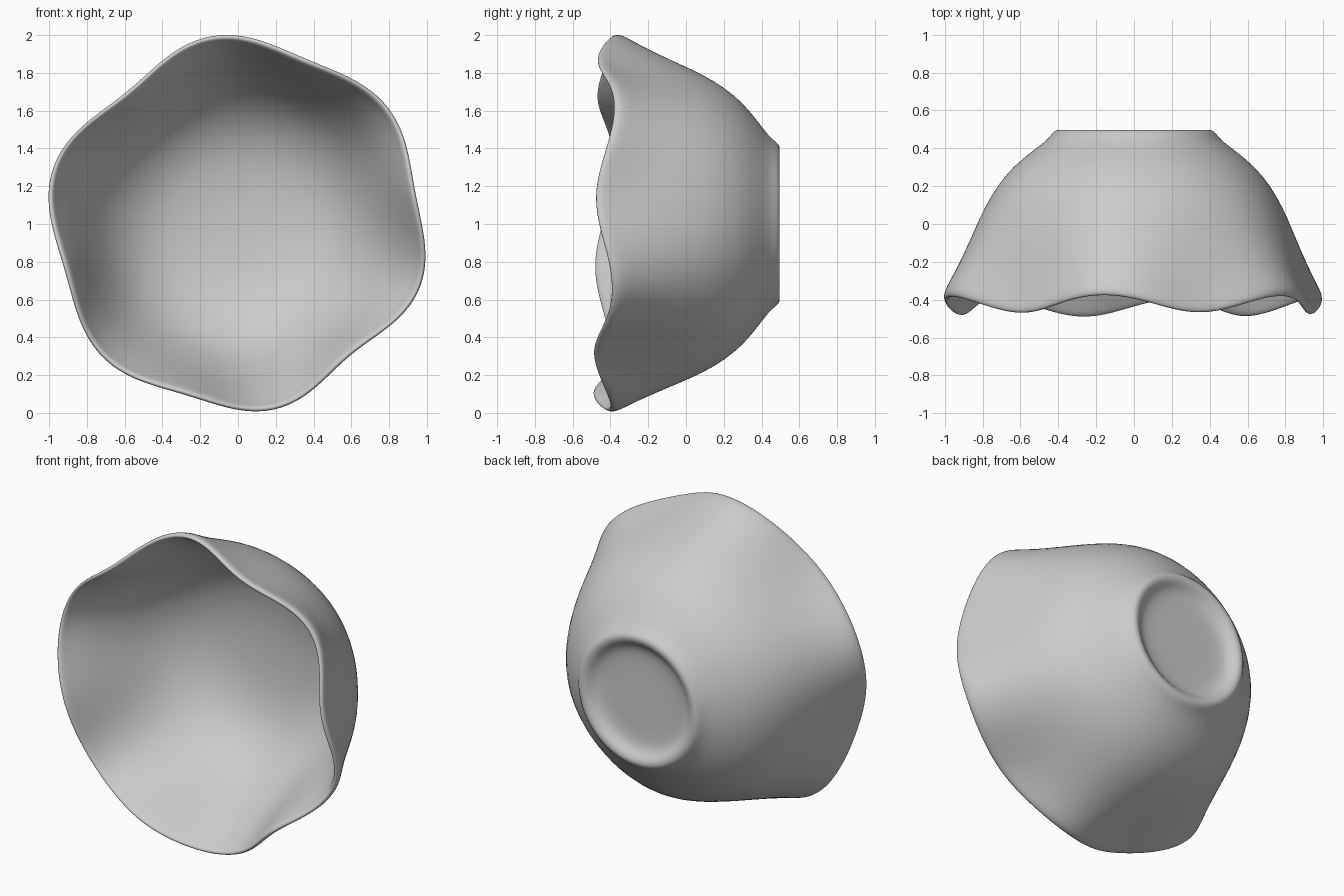
import bpy, bmesh
from math import cos, sin, radians, tau

cube = bpy.data.objects.get("Cube")
if cube:
    bpy.data.objects.remove(cube, do_unlink=True)

SEGMENTS = 96

# Cross-section: radius, depth (back is +y), strength of the lobes
PROFILE = [
    # foot recess and foot ring
    (0.14, 0.44, 0), (0.25, 0.44, 0), (0.31, 0.447, 0), (0.345, 0.465, 0),
    (0.37, 0.49, 0), (0.395, 0.498, 0), (0.42, 0.494, 0), (0.445, 0.462, 0),
    # outer wall
    (0.47, 0.435, 0), (0.53, 0.39, 0), (0.638, 0.305, 0.04),
    (0.722, 0.2, 0.11), (0.784, 0.09, 0.22), (0.834, -0.03, 0.36),
    (0.879, -0.15, 0.55), (0.923, -0.27, 0.8), (0.964, -0.37, 1),
    # rounded lip
    (0.976, -0.405, 1), (0.973, -0.428, 1), (0.96, -0.436, 1),
    (0.945, -0.423, 1), (0.93, -0.385, 1),
    # inner wall and floor
    (0.88, -0.28, 0.8), (0.825, -0.15, 0.55), (0.768, -0.03, 0.36),
    (0.705, 0.085, 0.2), (0.637, 0.175, 0.1), (0.547, 0.257, 0.03),
    (0.435, 0.32, 0), (0.31, 0.355, 0), (0.16, 0.373, 0),
]


def bowl_point(radius, depth, strength, angle):
    """Six soft, slightly uneven lobes flare outward and fold back."""
    uneven = 0.3 * cos(angle - radians(225))
    lobe = cos(6 * (angle - radians(41)) - uneven)
    oval = cos(2 * (angle - radians(22)))
    square = cos(4 * (angle - radians(82)))
    r = radius + strength * (0.036 * lobe + 0.012 * oval + 0.014 * square)
    y = depth + strength ** 2 * (0.046 * lobe + 0.012 * sin(angle))
    return (r * cos(angle), y, 1 + r * sin(angle))


# Bowl shell, spun ring by ring
bm = bmesh.new()
rings = [[bm.verts.new(bowl_point(*p, tau * i / SEGMENTS)) for i in range(SEGMENTS)]
         for p in PROFILE]
for a, b in zip(rings, rings[1:]):
    for i in range(SEGMENTS):
        j = (i + 1) % SEGMENTS
        bm.faces.new((a[i], a[j], b[j], b[i]))

# Close the foot recess and the floor with fans
for ring, depth in ((rings[0], 0.44), (rings[-1], 0.377)):
    centre = bm.verts.new((0, depth, 1))
    for i in range(SEGMENTS):
        bm.faces.new((centre, ring[i], ring[(i + 1) % SEGMENTS]))
bmesh.ops.recalc_face_normals(bm, faces=bm.faces)

mesh = bpy.data.meshes.new("bowl")
bm.to_mesh(mesh)
bm.free()
mesh.shade_smooth()
bowl = bpy.data.objects.new("bowl", mesh)
bpy.context.collection.objects.link(bowl)
smooth = bowl.modifiers.new("smooth", 'SUBSURF')
smooth.levels = smooth.render_levels = 1

# Plain grey clay
clay = bpy.data.materials.new("grey clay")
clay.use_nodes = True
colour = (0.6, 0.6, 0.6, 1)
clay.diffuse_color = colour
clay.node_tree.nodes["Principled BSDF"].inputs["Base Color"].default_value = colour
mesh.materials.append(clay)
